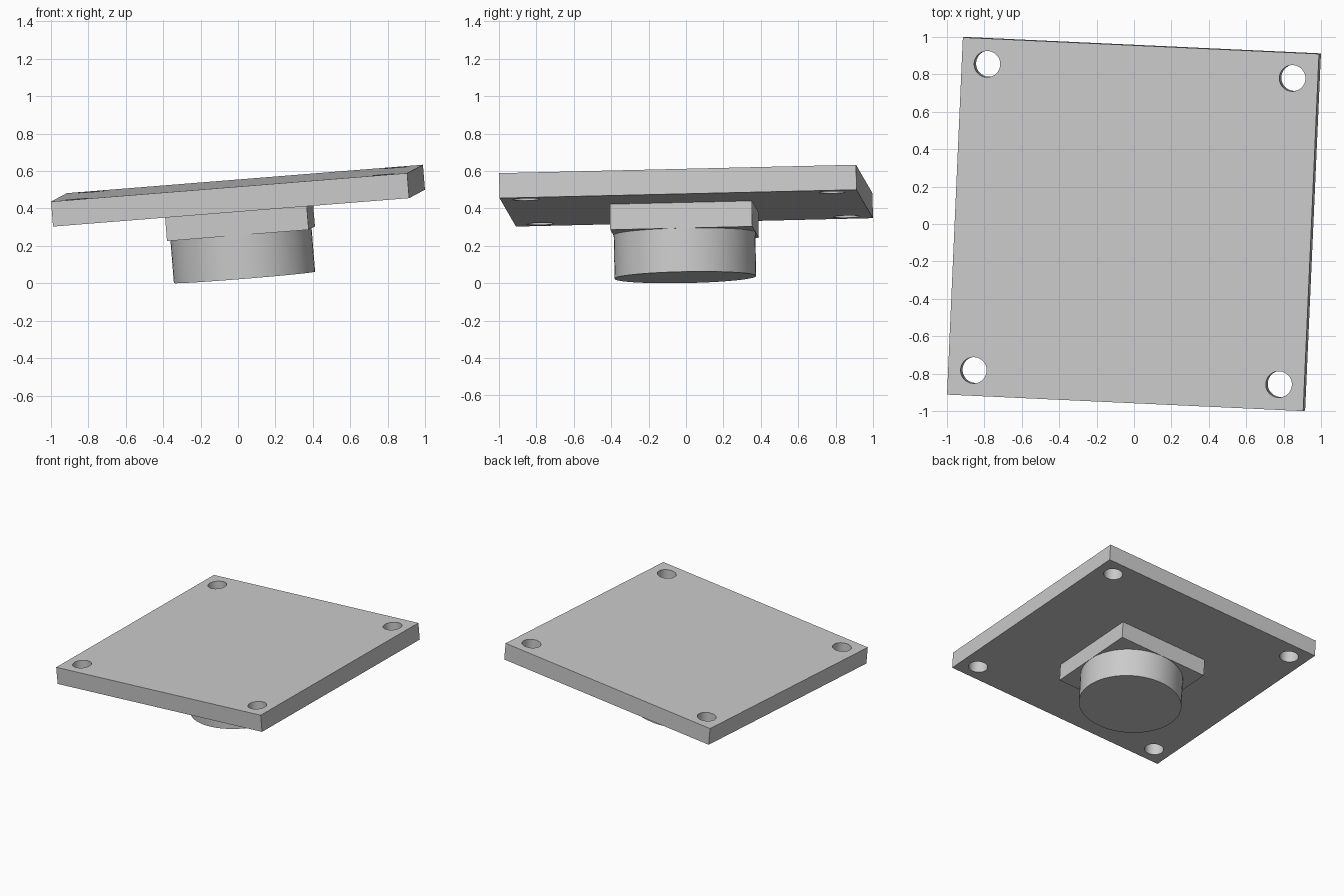
import bpy
import bmesh
import math
from mathutils import Matrix, Vector

old = bpy.data.objects.get("Cube")
if old:
    bpy.data.objects.remove(old, do_unlink=True)

# One plain grey for the whole part
grey = bpy.data.materials.new("plain_grey")
grey.use_nodes = True
colour = (0.6, 0.6, 0.6, 1)
grey.diffuse_color = colour
grey.node_tree.nodes["Principled BSDF"].inputs["Base Color"].default_value = colour

# Tilted frame shared by every part, with its origin in the plate's middle
x_axis = Vector((0.9958, -0.046, 0.0795)).normalized()
normal = x_axis.cross(Vector((0.0445, 0.9987, 0.0236))).normalized()
y_axis = normal.cross(x_axis)
frame = Matrix.Translation((0, 0, 0.468)) @ Matrix((x_axis, y_axis, normal)).transposed().to_4x4()


def make_part(name, build):
    bm = bmesh.new()
    build(bm)
    mesh = bpy.data.meshes.new(name)
    bm.to_mesh(mesh)
    bm.free()
    mesh.materials.append(grey)
    obj = bpy.data.objects.new(name, mesh)
    obj.matrix_world = frame
    bpy.context.collection.objects.link(obj)
    return obj


def box(bm, width, bottom, top, y=0):
    place = Matrix.Translation((0, y, (bottom + top) / 2))
    size = Matrix.Diagonal((width, width, top - bottom, 1))
    bmesh.ops.create_cube(bm, size=1, matrix=place @ size)


def cylinder(bm, radius, bottom, top, x=0, y=0):
    bmesh.ops.create_cone(bm, cap_ends=True, segments=64, radius1=radius, radius2=radius,
                          depth=top - bottom,
                          matrix=Matrix.Translation((x, y, (bottom + top) / 2)))


def hole_cutters(bm):
    for sx in (-1, 1):
        for sy in (-1, 1):
            cylinder(bm, 0.07, -0.2, 0.2, sx * 0.819, sy * 0.819)


half = 0.067        # half the plate's thickness
offset = -0.012     # boss sits slightly off the middle

plate = make_part("mounting_plate", lambda bm: box(bm, 1.911, -half, half))
block = make_part("square_block", lambda bm: box(bm, 0.76, -0.204, -half, offset))
boss = make_part("round_boss", lambda bm: cylinder(bm, 0.379, -0.438, -0.204, 0, offset))

# Corner holes through the plate
cutter = make_part("hole_cutter", hole_cutters)
cutter.hide_render = True
cut = plate.modifiers.new("corner_holes", 'BOOLEAN')
cut.operation = 'DIFFERENCE'
cut.solver = 'EXACT'
cut.object = cutter
bpy.context.view_layer.objects.active = plate
bpy.ops.object.modifier_apply(modifier=cut.name)
bpy.data.objects.remove(cutter, do_unlink=True)

# Smooth round walls, crisp edges
bpy.ops.object.select_all(action='DESELECT')
for obj in (plate, block, boss):
    obj.select_set(True)
bpy.ops.object.shade_smooth_by_angle(angle=math.radians(30))
